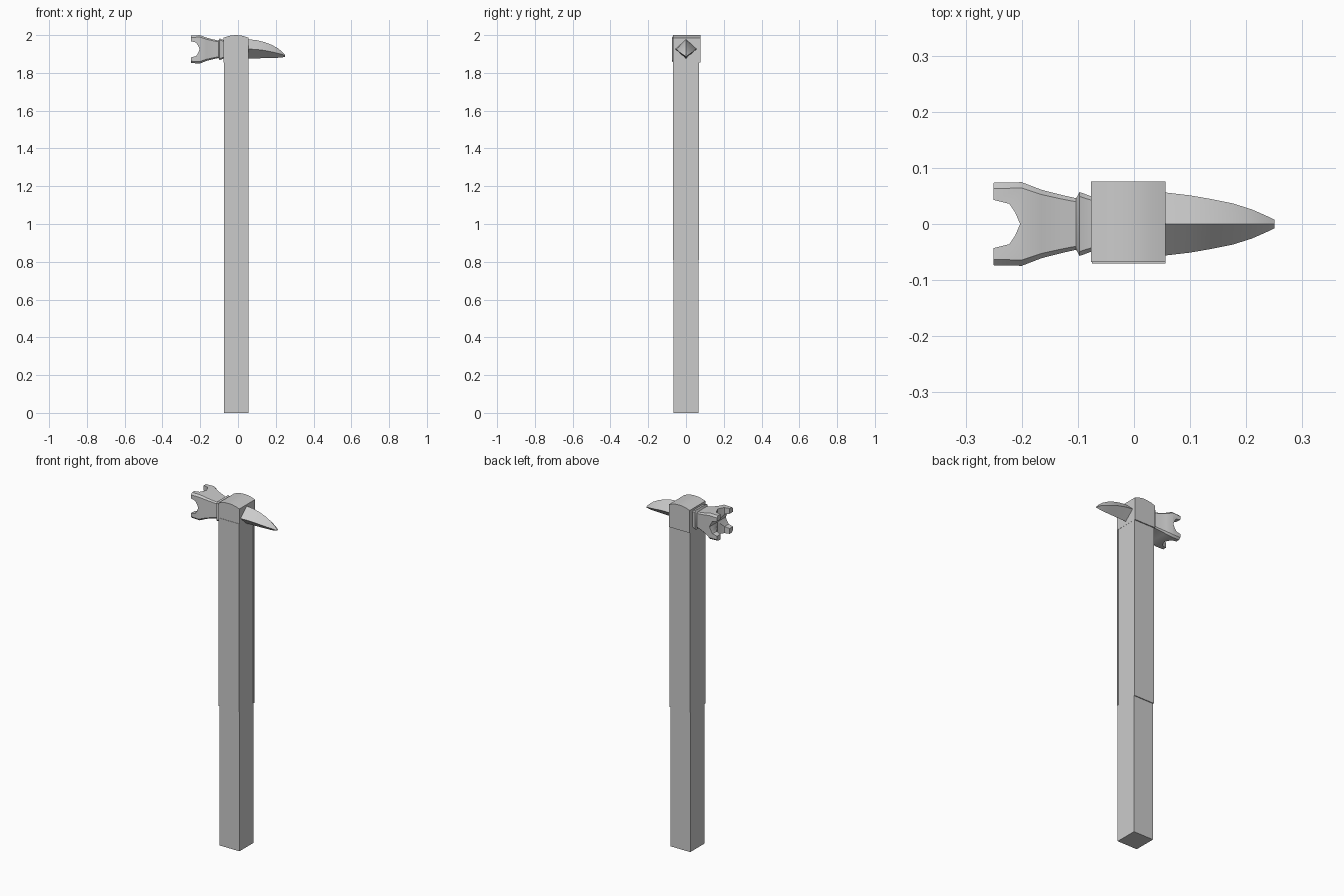
import bpy, bmesh, math

if "Cube" in bpy.data.objects:
    bpy.data.objects.remove(bpy.data.objects["Cube"])

ZC = 1.925  # height of the head axis


def make(name, verts, faces, angle=30):
    me = bpy.data.meshes.new(name)
    me.from_pydata(verts, [], faces)
    bm = bmesh.new()
    bm.from_mesh(me)
    bmesh.ops.recalc_face_normals(bm, faces=bm.faces)
    bm.to_mesh(me)
    bm.free()
    ob = bpy.data.objects.new(name, me)
    bpy.context.collection.objects.link(ob)
    smooth(ob, angle)
    return ob


def smooth(ob, angle):
    bpy.ops.object.select_all(action='DESELECT')
    bpy.context.view_layer.objects.active = ob
    ob.select_set(True)
    bpy.ops.object.shade_smooth_by_angle(angle=math.radians(angle))


def loft(name, rings, angle=30):
    n = len(rings[0])
    verts = [v for r in rings for v in r]
    faces = [(i * n + k, i * n + (k + 1) % n, (i + 1) * n + (k + 1) % n, (i + 1) * n + k)
             for i in range(len(rings) - 1) for k in range(n)]
    faces += [tuple(range(n)), tuple(range(len(verts) - n, len(verts)))]
    return make(name, verts, faces, angle)


def box(name, x0, x1, y0, y1, z0, z1):
    return loft(name, [[(x0, y0, z), (x1, y0, z), (x1, y1, z), (x0, y1, z)] for z in (z0, z1)])


# Square shaft and the two long side plates
box("shaft", -0.073, 0.055, -0.065, 0.065, 0, 1.9)
for side, name in ((-1, "front_side_plate"), (1, "back_side_plate")):
    y = sorted((side * 0.06, side * 0.07))
    box(name, -0.075, 0.056, y[0], y[1], 0.81, 1.9)

# Socket block with a gently vaulted top
profile = [(-0.077, 1.855), (0.056, 1.855), (0.056, 1.986)]
profile += [(-0.0105 + 0.0665 * t, 2.0 - 0.014 * t * t) for t in (0.66, 0.33, 0, -0.33, -0.66)]
profile += [(-0.077, 1.986)]
loft("socket", [[(x, y, z) for x, z in profile] for y in (-0.068, 0.076)])


# Hammer: flared square neck with a collar
def square_ring(x, h):
    c = h * 0.86
    return [(x, a, ZC + b) for a, b in ((-c, -h), (c, -h), (h, -c), (h, c),
                                        (c, h), (-c, h), (-h, c), (-h, -c))]


hammer = loft("hammer", [square_ring(x, h) for x, h in (
    (-0.06, 0.049), (-0.078, 0.05), (-0.097, 0.057), (-0.103, 0.046), (-0.13, 0.052),
    (-0.165, 0.061), (-0.2, 0.0745), (-0.25, 0.0735))])

# Crossed arched notches leave four prongs on the hammer face
arch = [(-0.27, 0.043), (-0.25, 0.043), (-0.222, 0.036), (-0.212, 0.021), (-0.203, 0.0)]
arch += [(x, -a) for x, a in reversed(arch[:-1])]
cutters = [loft("notch_cutter", [[(x, a, ZC + d) for x, a in arch] for d in (-0.2, 0.2)]),
           loft("notch_cutter", [[(x, d, ZC + a) for x, a in arch] for d in (-0.2, 0.2)])]
for c in cutters:
    c.hide_render = True
    bpy.context.view_layer.objects.active = hammer
    m = hammer.modifiers.new("notch", 'BOOLEAN')
    m.operation, m.solver, m.object = 'DIFFERENCE', 'EXACT', c
    bpy.ops.object.select_all(action='DESELECT')
    hammer.select_set(True)
    bpy.ops.object.modifier_apply(modifier=m.name)
    bpy.data.objects.remove(c)
smooth(hammer, 35)

# Drooping diamond-section spike: x, half width, bottom, middle, top
spike = [(0.04, 0.058, 1.875, 1.927, 1.979), (0.10, 0.051, 1.877, 1.924, 1.973),
         (0.14, 0.044, 1.878, 1.919, 1.963), (0.175, 0.037, 1.879, 1.912, 1.95),
         (0.21, 0.026, 1.88, 1.904, 1.931), (0.235, 0.015, 1.882, 1.897, 1.911),
         (0.25, 0.008, 1.886, 1.891, 1.896)]
loft("spike", [[(x, 0, b), (x, w, m), (x, 0, t), (x, -w, m)] for x, w, b, m, t in spike])
